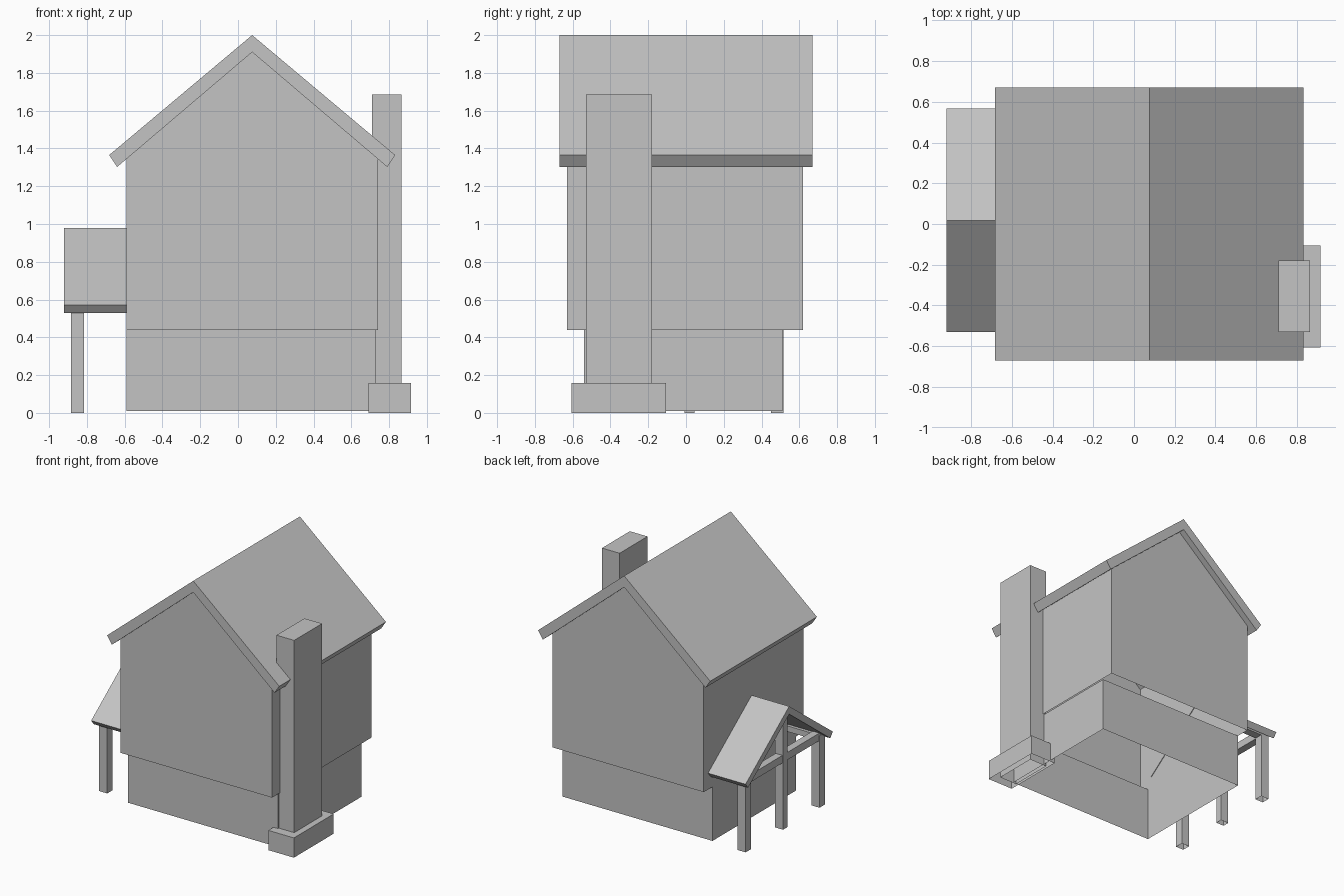
import bpy

cube = bpy.data.objects.get("Cube")
if cube:
    bpy.data.objects.remove(cube, do_unlink=True)

grey = bpy.data.materials.new("plain grey")
grey.use_nodes = True
colour = (0.55, 0.55, 0.55, 1)
grey.diffuse_color = colour
grey.node_tree.nodes["Principled BSDF"].inputs["Base Color"].default_value = colour


def prism(name, profile, axis, start, end, caps=True, open_edges=()):
    """Extrude a profile along x, y or z; open_edges are profile sides left out."""
    n = len(profile)
    verts = []
    for d in (start, end):
        for a, b in profile:
            verts.append({"x": (d, a, b), "y": (a, d, b), "z": (a, b, d)}[axis])
    faces = [(i, (i + 1) % n, (i + 1) % n + n, i + n)
             for i in range(n) if i not in open_edges]
    if caps:
        faces += [tuple(reversed(range(n))), tuple(range(n, 2 * n))]
    if axis == "y":
        faces = [tuple(reversed(f)) for f in faces]
    mesh = bpy.data.meshes.new(name)
    mesh.from_pydata(verts, [], faces)
    mesh.materials.append(grey)
    obj = bpy.data.objects.new(name, mesh)
    bpy.context.collection.objects.link(obj)
    return obj


def box(name, x, y, z, open_bottom=False):
    """Box from x, y and z ranges, optionally without its underside."""
    profile = [(x[0], z[0]), (x[1], z[0]), (x[1], z[1]), (x[0], z[1])]
    return prism(name, profile, "y", *y, open_edges=(0,) if open_bottom else ())


def chevron(centre, ridge, half, eave, inner_ridge, inner_half, inner_eave):
    """Cross-section of a pitched roof slab."""
    return [(centre - half, eave), (centre - inner_half, inner_eave),
            (centre, inner_ridge), (centre + inner_half, inner_eave),
            (centre + half, eave), (centre, ridge)]


# House: open foundation, overhanging upper walls and pitched roof
MID = 0.075
prism("foundation_walls", [(-0.59, -0.54), (0.73, -0.54), (0.73, 0.51), (-0.59, 0.51)],
      "z", 0.01, 0.44, caps=False)
prism("house_walls", [(-0.59, 0.44), (0.74, 0.44), (0.74, 1.35), (MID, 1.91), (-0.59, 1.35)],
      "y", -0.63, 0.62, open_edges=(0, 2, 3))
prism("main_roof", chevron(MID, 2.0, 0.757, 1.365, 1.91, 0.715, 1.302), "y", -0.67, 0.67)

# Chimney
box("chimney_stack", (0.71, 0.865), (-0.53, -0.18), (0, 1.685), True)
box("chimney_base", (0.69, 0.915), (-0.605, -0.105), (0, 0.157), True)

# Side porch: roof, posts and beams
PORCH = 0.018
prism("porch_roof", chevron(PORCH, 0.98, 0.548, 0.57, 0.918, 0.516, 0.53), "x", -0.92, -0.585)
post_x = (-0.885, -0.815)
box("porch_middle_post", post_x, (PORCH - 0.027, PORCH + 0.027), (0, 0.93), True)
for side, label in ((-1, "front"), (1, "back")):
    y = PORCH + side * 0.464
    span = (y - 0.033, y + 0.033)
    box(f"porch_{label}_post", post_x, span, (0, 0.57), True)
    box(f"porch_{label}_beam", (-0.82, -0.59), span, (0.53, 0.575))
box("porch_cross_beam", (-0.88, -0.82), (PORCH - 0.46, PORCH + 0.46), (0.53, 0.59))
